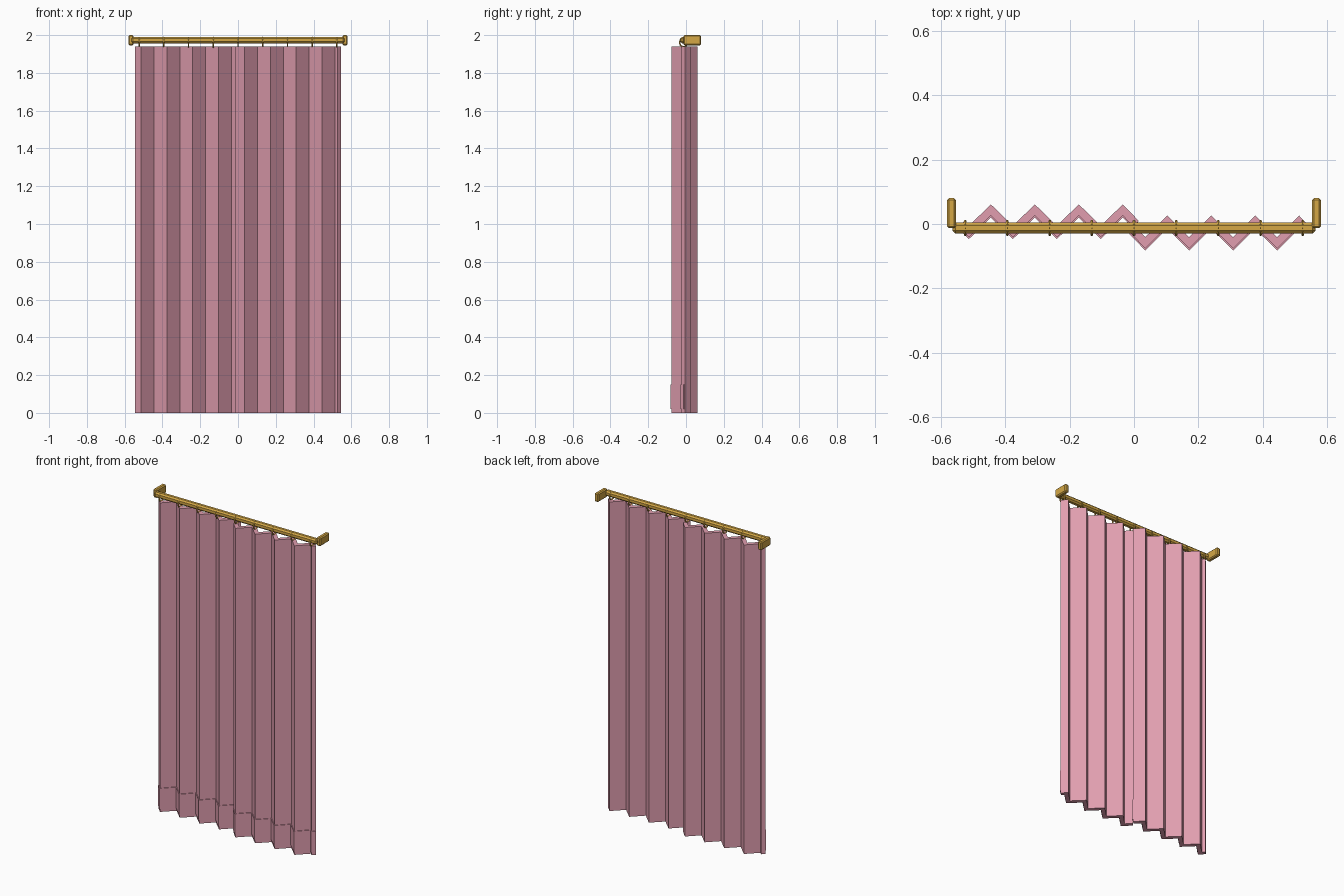
import bpy, bmesh, math
from mathutils import Vector

cube = bpy.data.objects.get("Cube")
if cube:
    bpy.data.objects.remove(cube, do_unlink=True)


def material(name, colour):
    m = bpy.data.materials.new(name)
    m.use_nodes = True
    m.diffuse_color = colour
    m.node_tree.nodes["Principled BSDF"].inputs["Base Color"].default_value = colour
    return m


PINK = material("pink_fabric", (0.75, 0.34, 0.43, 1))
GOLD = material("brass", (0.66, 0.39, 0.06, 1))


def add_object(name, bm, mat):
    bmesh.ops.recalc_face_normals(bm, faces=bm.faces)
    mesh = bpy.data.meshes.new(name)
    bm.to_mesh(mesh)
    bm.free()
    mesh.materials.append(mat)
    ob = bpy.data.objects.new(name, mesh)
    bpy.context.collection.objects.link(ob)
    return ob


def bevelled_box(name, centre, size, bevel):
    bm = bmesh.new()
    bmesh.ops.create_cube(bm, size=1)
    for v in bm.verts:
        v.co = Vector(c + s * p for c, s, p in zip(centre, size, v.co))
    ob = add_object(name, bm, GOLD)
    mod = ob.modifiers.new("chamfer", "BEVEL")
    mod.width = bevel
    mod.segments = 1
    return ob


# Pleat centre line: sharp 45 degree zigzag, cut halfway through a fold at each end
PLEAT, FIRST, THICK = 0.0683, -0.513, 0.0247
LOW, HIGH = -0.0235, 0.0435
line = [(-0.536, 0.0)]
line += [(FIRST + i * PLEAT, HIGH if i % 2 else LOW) for i in range(8)]
line += [(0.006, 0.001)]


def pleated_cloth(name, z0, z1, shift, turned):
    half = THICK / math.sqrt(2)
    end = THICK / math.sqrt(8)
    front = [(x, y - half) for x, y in line]
    back = [(x, y + half) for x, y in line]
    # both ends are cut square to the fold
    (ax, ay), (bx, by) = line[0], line[-1]
    front[0], back[0] = (ax - end, ay - end), (ax + end, ay + end)
    front[-1], back[-1] = (bx - end, by - end), (bx + end, by + end)
    bm = bmesh.new()

    def place(p, z):
        x, y = p
        if turned:  # the second panel is the first turned half a turn
            x, y = -x, -0.015 - y
        return bm.verts.new((x, y + shift, z))

    rings = [[place(p, z) for p in (f, b) for z in (z0, z1)]
             for f, b in zip(front, back)]
    for a, b in zip(rings, rings[1:]):
        for i, j in ((0, 1), (1, 3), (3, 2), (2, 0)):
            bm.faces.new((a[i], a[j], b[j], b[i]))
    for r in (rings[0], rings[-1]):
        bm.faces.new((r[0], r[1], r[3], r[2]))
    return add_object(name, bm, PINK)


# Two curtain panels, each with a raised hem in front
for side, turned in (("right", False), ("left", True)):
    pleated_cloth(side + "_curtain", 0, 1.94, 0, turned)
    pleated_cloth(side + "_hem", 0.02, 0.15, -0.006, turned)

# Rod and wall brackets
ROD_Y = -0.0125
bevelled_box("curtain_rod", (0, ROD_Y, 1.973), (1.128, 0.034, 0.034), 0.009)
for side, s in (("right", -1), ("left", 1)):
    bevelled_box(side + "_bracket", (s * 0.567, 0.0335, 1.973),
                 (0.027, 0.093, 0.054), 0.006)

# Rings hanging on the rod
for i in range(9):
    bpy.ops.mesh.primitive_torus_add(
        major_segments=12, minor_segments=6, major_radius=0.025, minor_radius=0.0045,
        location=((i - 4) * 0.131, ROD_Y, 1.962), rotation=(0, math.pi / 2, 0))
    ring = bpy.context.object
    ring.name = "curtain_ring_%d" % (i + 1)
    ring.scale.y = 0.85
    ring.data.materials.append(GOLD)
